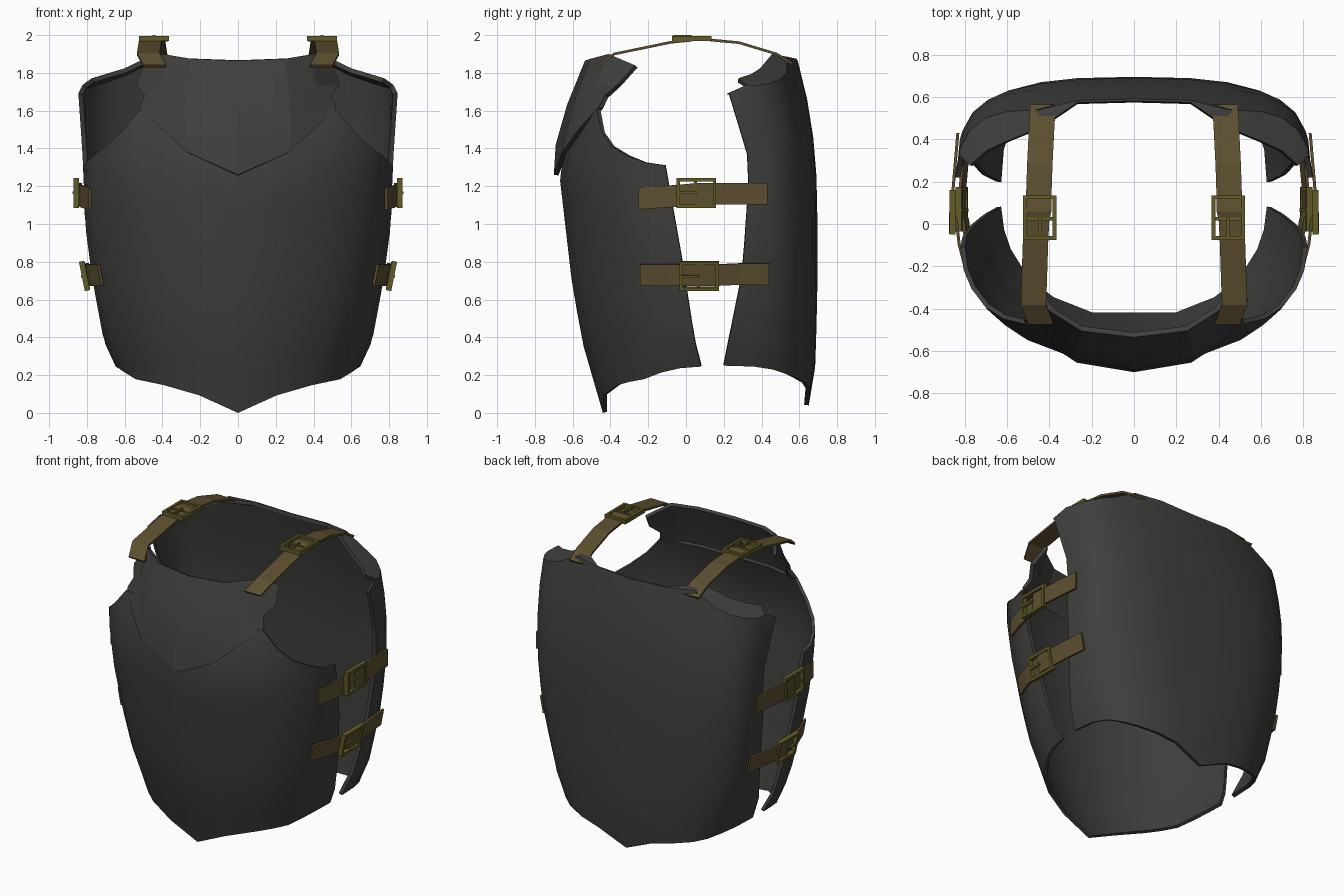
import bpy, bmesh, math
from mathutils import Vector, Matrix

if "Cube" in bpy.data.objects:
    bpy.data.objects.remove(bpy.data.objects["Cube"])


def material(name, rgb):
    m = bpy.data.materials.new(name)
    m.diffuse_color = (*rgb, 1)
    m.use_nodes = True
    m.node_tree.nodes["Principled BSDF"].inputs["Base Color"].default_value = m.diffuse_color
    return m


STEEL = material("dark_steel", (0.05, 0.049, 0.047))
LEATHER = material("leather", (0.11, 0.08, 0.03))
BRASS = material("brass", (0.12, 0.105, 0.02))


def lerp(table, x):
    """Piecewise linear lookup in [(x, y), ...]."""
    if x <= table[0][0]:
        return table[0][1]
    for (x0, y0), (x1, y1) in zip(table, table[1:]):
        if x <= x1:
            return y0 + (y1 - y0) * (x - x0) / (x1 - x0)
    return table[-1][1]


def finish(name, bm, mat, thickness=0, offset=-1, smooth=None):
    """Mirror the right half, thicken it and shade it."""
    me = bpy.data.meshes.new(name)
    bm.to_mesh(me)
    bm.free()
    ob = bpy.data.objects.new(name, me)
    bpy.context.collection.objects.link(ob)
    me.materials.append(mat)
    bpy.ops.object.select_all(action='DESELECT')
    ob.select_set(True)
    bpy.context.view_layer.objects.active = ob
    ob.modifiers.new("Mirror", 'MIRROR').merge_threshold = 0.001
    bpy.ops.object.modifier_apply(modifier="Mirror")
    if thickness:
        s = ob.modifiers.new("Solidify", 'SOLIDIFY')
        s.thickness, s.offset = thickness, offset
        bpy.ops.object.modifier_apply(modifier="Solidify")
    if smooth:
        bpy.ops.object.shade_smooth_by_angle(angle=math.radians(smooth))
    return ob


def grid(columns, flip=False):
    """Quad sheet from columns of points, bottom to top."""
    bm = bmesh.new()
    vs = [[bm.verts.new(p) for p in c] for c in columns]
    for a, b in zip(vs, vs[1:]):
        for j in range(len(a) - 1):
            f = [a[j], b[j], b[j + 1], a[j + 1]]
            bm.faces.new(f[::-1] if flip else f)
    return bm


def shell(angles, n, width, mid_y, edge_y, low, high, rows, fold=None, dent=0):
    """Columns of a curved plate whose section is a superellipse quarter."""
    cols = []
    for t in angles:
        t = math.radians(t)
        a = math.sin(t) ** (2 / n)
        b = 1 - max(math.cos(t), 0) ** (2 / n) if t < 1.57 else 1
        z0, z1 = lerp(low, a), lerp(high, a)
        col = []
        for j in range(rows + 1):
            z = z0 + (z1 - z0) * j / rows
            x = lerp(width, z) * a
            m, e = lerp(mid_y, z), lerp(edge_y, z)
            y = m + (e - m) * b
            y -= dent * math.exp(-((x - 0.5) / 0.1) ** 2) * lerp([(1.45, 0), (1.75, 1)], z)
            col.append((x, y, z))
        if fold:
            x, y, z = col[-1]
            d = lerp(fold, a)
            col.append((x, y - max(d, 0.01), z + d * 0.15 + 0.002))
        cols.append(col)
    return cols


# Front plate with pointed hem and scooped armholes
width = [(0, .62), (.24, .645), (.38, .71), (.7, .77), (1, .81), (1.32, .82),
         (1.69, .845), (1.75, .83), (1.9, .82)]
front = shell(
    [0, 19, 38, 48, 58, 69, 79, 90], 2, width,
    [(0, -.44), (.12, -.475), (.38, -.55), (.7, -.605), (1, -.64), (1.26, -.67),
     (1.4, -.65), (1.6, -.57)],
    [(.25, .08), (.38, .045), (.8, -.02), (1.31, -.11)],
    [(0, 0), (.42, .12), (.86, .18), (1, .245)],
    [(0, 1.58), (.62, 1.61), (.74, 1.49), (.85, 1.41), (.95, 1.35), (1, 1.31)], 9)
finish("front_plate", grid(front), STEEL, 0.022, smooth=35)

# Back plate with shoulder flanges folded forward
back = shell(
    [0, 12, 25, 40, 52, 65, 78, 90], 2.8, width,
    [(.04, .65), (.25, .685), (.6, .695), (1.2, .695), (1.45, .675), (1.7, .635), (1.87, .59)],
    [(.25, .2), (.75, .3), (1.32, .34), (1.69, .23)],
    [(0, .04), (.33, .13), (.8, .19), (1, .25)],
    [(0, 1.865), (.33, 1.875), (.54, 1.885), (.73, 1.80), (.84, 1.77), (.984, 1.73), (1, 1.69)],
    9, [(0, 0), (.4, 0), (.6, .12), (.93, .17), (1, 0)], 0.035)
finish("back_plate", grid(back, True), STEEL, 0.025, smooth=30)

# Faceted collar plate overlapping the chest
collar = [
    [(0, -.70, 1.26), (0, -.69, 1.42), (0, -.63, 1.63), (0, -.535, 1.865)],
    [(.27, -.655, 1.38), (.28, -.635, 1.48), (.27, -.58, 1.68), (.25, -.505, 1.875)],
    [(.40, -.57, 1.50), (.40, -.55, 1.57), (.41, -.48, 1.73), (.40, -.41, 1.90)],
    [(.52, -.46, 1.62), (.495, -.43, 1.68), (.54, -.36, 1.74), (.50, -.27, 1.84)],
]
finish("collar_plate", grid(collar), STEEL, 0.025, smooth=12)


def strap(name, path, across):
    """Flat ribbon along a path; across is the half-width vector."""
    across = Vector(across)
    bm = grid([[Vector(p) - across, Vector(p) + across] for p in path])
    return finish(name, bm, LEATHER, 0.014, 0)


def buckle(name, centre, across, out):
    """Square frame, centre bar and prong; strap runs along y."""
    u, v, w = Vector((0, 1, 0)), Vector(across).normalized(), Vector(out).normalized()
    base = Matrix.Translation(centre) @ Matrix((u, v, w)).transposed().to_4x4()
    bars = [((0, .07, 0), (.21, .018, .028)), ((0, -.07, 0), (.21, .018, .028)),
            ((.096, 0, 0), (.018, .15, .028)), ((-.096, 0, 0), (.018, .15, .028)),
            ((-.005, 0, -.006), (.016, .15, .02)), ((-.05, 0, .012), (.1, .014, .012))]
    bm = bmesh.new()
    for pos, size in bars:
        bmesh.ops.create_cube(bm, size=1, matrix=base @ Matrix.Translation(pos)
                              @ Matrix.Diagonal((*size, 1)))
    bmesh.ops.recalc_face_normals(bm, faces=bm.faces)
    return finish(name, bm, BRASS)


# Shoulder straps and buckles
strap("shoulder_straps", [(.44, -.47, 1.835), (.475, -.38, 1.90), (.465, -.08, 1.962),
                          (.46, .02, 1.972), (.45, .06, 1.984), (.45, .13, 1.974),
                          (.445, .28, 1.96), (.435, .48, 1.90), (.43, .56, 1.85)], (.06, 0, 0))
buckle("shoulder_buckles", (.445, .03, 1.982), (1, 0, 0), (0, 0, 1))

# Side straps and buckles, upper then lower
strap("upper_side_straps", [(.785, -.25, 1.135), (.825, -.1, 1.145), (.84, .02, 1.155),
                            (.86, .06, 1.16), (.855, .16, 1.16), (.845, .28, 1.16),
                            (.832, .43, 1.16)], (0, 0, .058))
buckle("upper_side_buckles", (.857, .055, 1.165), (0, 0, 1), (1, 0, 0))
strap("lower_side_straps", [(.728, -.24, .73), (.782, -.1, .73), (.797, .02, .73),
                            (.815, .06, .73), (.81, .17, .73), (.80, .28, .735),
                            (.785, .44, .735)], (.011, 0, .056))
buckle("lower_side_buckles", (.813, .07, .725), (.2, 0, 1), (1, 0, -.2))
